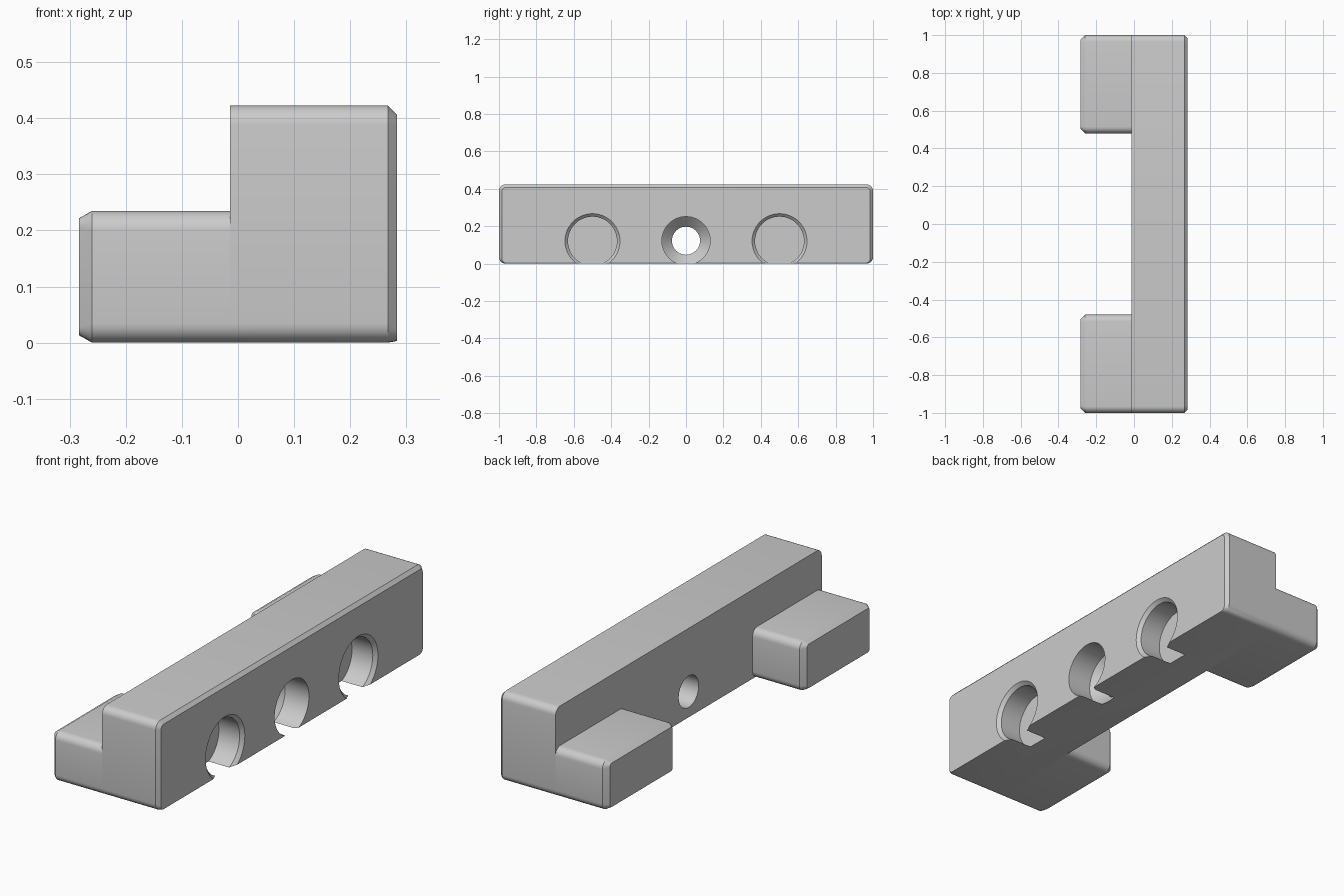
import bpy, bmesh
from math import sin, cos, pi

cube = bpy.data.objects.get("Cube")
if cube:
    bpy.data.objects.remove(cube, do_unlink=True)

gray = bpy.data.materials.new("plain_gray")
gray.use_nodes = True
gray.diffuse_color = (0.6, 0.6, 0.6, 1)
gray.node_tree.nodes["Principled BSDF"].inputs["Base Color"].default_value = (0.6, 0.6, 0.6, 1)


def rounded_ring(y0, y1, z0, z1, r, steps=6):
    """Rounded rectangle outline in the YZ plane."""
    ring = []
    corners = [(y1 - r, z1 - r), (y0 + r, z1 - r), (y0 + r, z0 + r), (y1 - r, z0 + r)]
    for q, (cy, cz) in enumerate(corners):
        for i in range(steps + 1):
            a = (q + i / steps) * pi / 2
            ring.append((cy + r * cos(a), cz + r * sin(a)))
    return ring


def circle_ring(cy, cz, r, steps=48):
    return [(cy + r * cos(2 * pi * i / steps), cz + r * sin(2 * pi * i / steps))
            for i in range(steps)]


def loft(name, sections):
    """Closed solid through (x, ring) sections."""
    bm = bmesh.new()
    rings = [[bm.verts.new((x, y, z)) for y, z in ring] for x, ring in sections]
    for a, b in zip(rings, rings[1:]):
        n = len(a)
        for i in range(n):
            j = (i + 1) % n
            bm.faces.new((a[i], a[j], b[j], b[i]))
    bm.faces.new(rings[0])
    bm.faces.new(rings[-1])
    bmesh.ops.recalc_face_normals(bm, faces=bm.faces)
    mesh = bpy.data.meshes.new(name)
    bm.to_mesh(mesh)
    bm.free()
    mesh.materials.append(gray)
    obj = bpy.data.objects.new(name, mesh)
    bpy.context.collection.objects.link(obj)
    return obj


def activate(obj):
    bpy.ops.object.select_all(action='DESELECT')
    obj.select_set(True)
    bpy.context.view_layer.objects.active = obj


def cut(target, cutter):
    activate(target)
    mod = target.modifiers.new("hole", 'BOOLEAN')
    mod.operation = 'DIFFERENCE'
    mod.solver = 'EXACT'
    mod.object = cutter
    bpy.ops.object.modifier_apply(modifier=mod.name)
    bpy.data.objects.remove(cutter, do_unlink=True)


STEP, FACE, ROUND = -0.014, 0.283, 0.035
HOLE_Z = 0.12

# Long bar with a chamfered outer face
full = rounded_ring(-1, 1, 0, 0.423, ROUND)
bar = loft("bar", [
    (STEP, full),
    (FACE - 0.016, full),
    (FACE, rounded_ring(-0.984, 0.984, 0.003, 0.407, 0.022)),
])

# Blind pockets with a bevelled rim
for side in (-1, 1):
    rings = [(FACE + 0.016, 0.163), (FACE - 0.016, 0.131), (FACE - 0.125, 0.131)]
    cut(bar, loft("pocket_cutter", [(x, circle_ring(side * 0.5, HOLE_Z, r)) for x, r in rings]))

# Countersunk screw hole through the middle
rings = [(FACE + 0.02, 0.129), (FACE - 0.125, 0.129), (FACE - 0.18, 0.075), (STEP - 0.05, 0.075)]
cut(bar, loft("screw_cutter", [(x, circle_ring(0, HOLE_Z + 0.002, r)) for x, r in rings]))

# Feet at both ends, chamfered on their outer face
parts = [bar]
for name, y0, y1 in (("front_foot", -1, -0.48), ("back_foot", 0.48, 1)):
    body = rounded_ring(y0, y1, 0, 0.235, ROUND)
    tip = rounded_ring(y0 + 0.024, y1 - 0.024, 0.013, 0.222, 0.015)
    parts.append(loft(name, [(-FACE, tip), (0.023 - FACE, body), (STEP, body)]))

for obj in parts:
    activate(obj)
    bpy.ops.object.shade_smooth_by_angle(angle=pi / 7)
